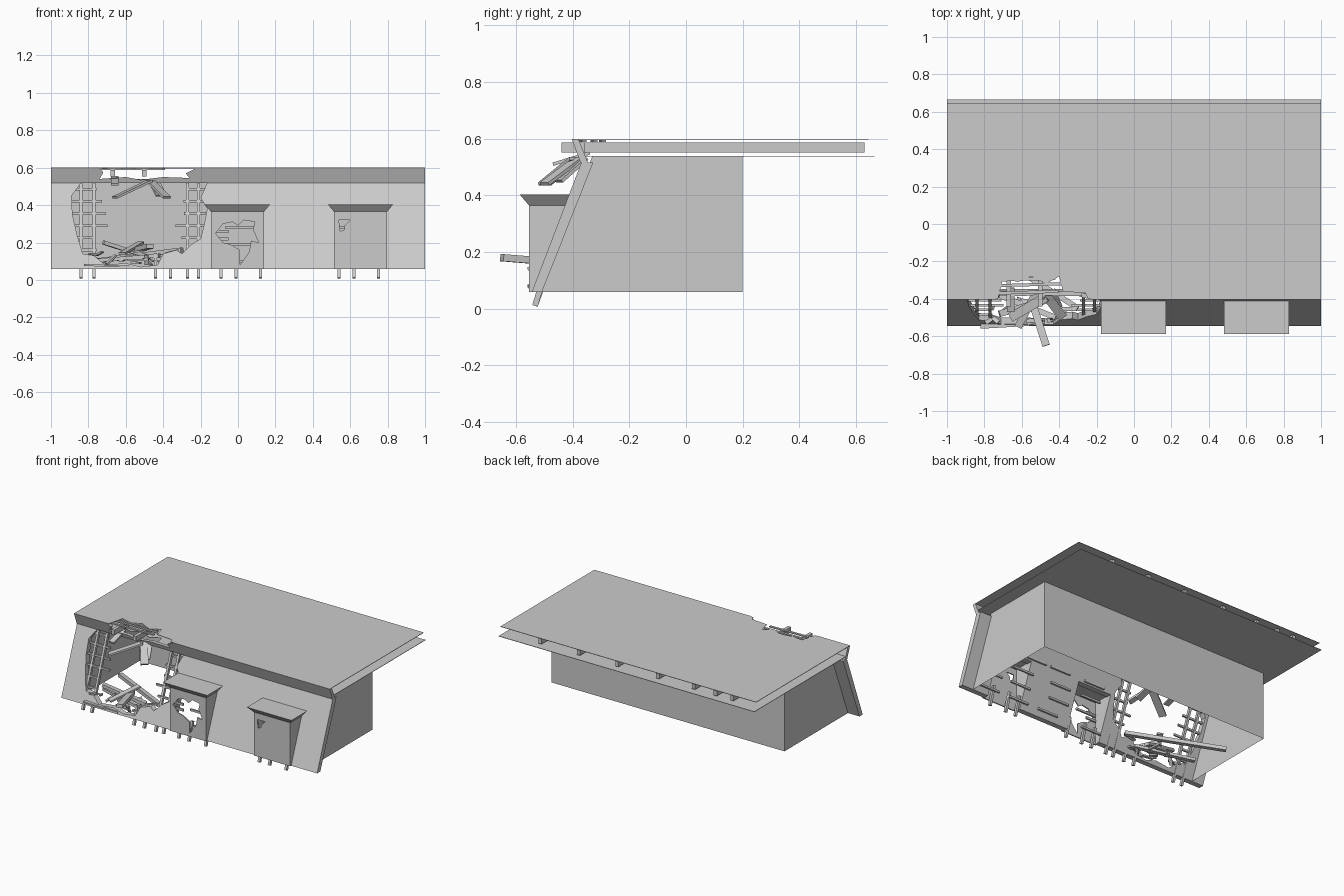
import bpy, bmesh, random
from mathutils import Vector, Matrix

random.seed(4)
if "Cube" in bpy.data.objects:
    bpy.data.objects.remove(bpy.data.objects["Cube"])

GREY = (0.6, 0.6, 0.6, 1)
mat = bpy.data.materials.new("plain grey")
mat.use_nodes = True
mat.diffuse_color = GREY
mat.node_tree.nodes["Principled BSDF"].inputs["Base Color"].default_value = GREY

FLOOR, WALL_TOP, CEILING, ROOF = 0.058, 0.517, 0.54, 0.6
SLOPE = 0.383


def wall_y(z):
    """Outer face of the leaning front wall."""
    return -0.545 + (z - FLOOR) * SLOPE


def finish(bm, name):
    bmesh.ops.recalc_face_normals(bm, faces=bm.faces)
    me = bpy.data.meshes.new(name)
    bm.to_mesh(me)
    bm.free()
    me.materials.append(mat)
    ob = bpy.data.objects.new(name, me)
    bpy.context.collection.objects.link(ob)
    return ob


def prism(name, outline, axis, lo, hi, drop=()):
    """Extrude a 2D outline along an axis; drop removes side faces by index."""
    def place(p, d):
        return {"x": (d, *p), "y": (p[0], d, p[1]), "z": (*p, d)}[axis]
    bm = bmesh.new()
    a = [bm.verts.new(place(p, lo)) for p in outline]
    b = [bm.verts.new(place(p, hi)) for p in outline]
    bm.faces.new(a)
    bm.faces.new(b)
    n = len(a)
    for i in range(n):
        if i not in drop:
            j = (i + 1) % n
            bm.faces.new((a[i], a[j], b[j], b[i]))
    return finish(bm, name)


def box(name, lo, hi):
    (x0, y0, z0), (x1, y1, z1) = lo, hi
    return prism(name, [(x0, y0), (x1, y0), (x1, y1), (x0, y1)], "z", z0, z1)


def plank(name, a, b, width=0.04, thick=0.012):
    """A board running from point a to point b."""
    a, b = Vector(a), Vector(b)
    d = b - a
    bm = bmesh.new()
    bmesh.ops.create_cube(bm, size=1)
    turn = d.to_track_quat("X", "Z").to_matrix().to_4x4()
    bm.transform(Matrix.Translation((a + b) / 2) @ turn
                 @ Matrix.Diagonal((d.length, width, thick, 1)))
    return finish(bm, name)


def cut(ob, cutter):
    mod = ob.modifiers.new("hole", "BOOLEAN")
    mod.operation, mod.solver, mod.object = "DIFFERENCE", "EXACT", cutter
    bpy.context.view_layer.update()
    deps = bpy.context.evaluated_depsgraph_get()
    me = bpy.data.meshes.new_from_object(ob.evaluated_get(deps))
    ob.modifiers.clear()
    ob.data = me
    bpy.data.objects.remove(cutter)


# Main body: back and side walls, open below and to the front
prism("body_walls", [(wall_y(FLOOR) + 0.03, FLOOR), (0.2, FLOOR), (0.2, CEILING),
                     (wall_y(CEILING) + 0.03, CEILING)], "x", -0.91, 0.91, drop=(0, 2, 3))

# Leaning front wall with its large ragged breach
front = prism("front_wall", [(wall_y(FLOOR), FLOOR), (wall_y(FLOOR) + 0.036, FLOOR),
                             (wall_y(WALL_TOP) + 0.042, WALL_TOP), (wall_y(WALL_TOP), WALL_TOP)],
              "x", -1, 1)
breach = [(-.83, .53), (-.89, .45), (-.885, .35), (-.86, .24), (-.83, .14), (-.77, .13),
          (-.71, .08), (-.6, .09), (-.52, .07), (-.43, .08), (-.4, .14), (-.33, .16),
          (-.3, .14), (-.25, .19), (-.2, .22), (-.18, .3), (-.165, .38), (-.2, .44), (-.16, .53)]
cut(front, prism("breach_cutter", breach, "y", -0.7, -0.2))

# Fascia continuing the lean the other way above the wall
fascia = prism("fascia", [(-0.404, ROOF), (-0.38, ROOF), (-0.347, WALL_TOP), (-0.373, WALL_TOP)],
               "x", -1, 1)
gap = [(-.75, .61), (-.72, .575), (-.74, .54), (-.6, .55), (-.52, .535), (-.4, .55),
       (-.26, .545), (-.28, .57), (-.2, .61)]
cut(fascia, prism("fascia_cutter", gap, "y", -0.5, -0.3))

# Two thin roof sheets, broken over the breach
roof_bite = [(-.75, -.5), (-.72, -.37), (-.7, -.29), (-.62, -.31), (-.55, -.28), (-.47, -.32),
             (-.4, -.28), (-.38, -.36), (-.26, -.37), (-.2, -.5)]
for name, z, y0, y1 in (("roof_top", ROOF, -0.4, 0.645), ("roof_underside", CEILING, -0.36, 0.665)):
    sheet = box(name, (-1, y0, z - 0.003), (1, y1, z))
    cut(sheet, prism("roof_cutter", roof_bite, "z", z - 0.05, z + 0.05))

# Roof joists between the sheets
for x in (-.8, -.67, -.5, -.22, .1, .4, .7):
    start = -0.44 if -.7 < x < -.4 else -0.36
    box("roof_joist", (x - 0.012, start, 0.552), (x + 0.012, 0.63, 0.587))
for y in (-.37, -.33, -.3):
    plank("roof_lath", (-.74, y, .592), (-.38 - random.random() * .1, y + .01, .592), .016, .008)

# Studs inside the front wall, their ends showing below it
for x in (-.84, -.77, -.44, -.36, -.27, -.21, -.09, -.01, .12, .54, .62, .75):
    top = WALL_TOP if x in (-.84, -.77, -.27, -.21) else 0.14
    plank("wall_stud", (x, wall_y(.01) + .03, .01), (x, wall_y(top) + .02, top), 0.016, 0.02)

# Laths left standing at both sides of the breach
for i in range(6):
    z = 0.16 + i * 0.065
    y = wall_y(z) + 0.022
    plank("left_lath", (-1, y, z), (-.77 + random.random() * .08, y, z), 0.012, 0.014)
    if i:
        plank("right_lath", (-.27 - random.random() * .08, y, z), (-.17, y, z), 0.012, 0.014)

# Laths on the inner face of the wall
for x in (-.1, .2, .45, .7):
    for i in range(4):
        z = 0.1 + i * 0.09
        s = x + random.uniform(-.05, .05)
        plank("inner_lath", (s, wall_y(z) + .045, z), (s + .16, wall_y(z) + .045, z), .012, .014)


# Projecting bays with flared caps
def bay(x0, x1, hole):
    top, cap_top, y0 = 0.365, 0.403, -0.555
    panel = box("bay_front", (x0, y0, FLOOR), (x1, y0 + 0.008, top))
    cut(panel, prism("bay_cutter", hole, "y", -0.7, -0.5))
    side = [(y0, FLOOR), (wall_y(FLOOR) + .01, FLOOR), (wall_y(top) + .01, top), (y0, top)]
    for x in (x0, x1 - 0.006):
        prism("bay_side", side, "x", x, x + 0.006)
    bm = bmesh.new()
    rings = []
    for z, e in ((top, 0), (cap_top, 0.032)):
        rings.append([bm.verts.new(p) for p in ((x0 - e, y0 - e, z), (x1 + e, y0 - e, z),
                                                (x1 + e, -0.395, z), (x0 - e, -0.395, z))])
        bm.faces.new(rings[-1])
    for i in range(4):
        j = (i + 1) % 4
        bm.faces.new((rings[0][i], rings[0][j], rings[1][j], rings[1][i]))
    finish(bm, "bay_cap")
    cut(front, box("doorway_cutter", (x0 + .01, -0.7, 0), (x1 - .01, -0.3, top - .01)))


bay(-.145, .139, [(-.12, .25), (-.08, .3), (-.03, .31), (0, .29), (.03, .32), (.09, .31), (.08, .27),
                  (.11, .2), (.07, .21), (.06, .15), (.01, .08), (.01, .16), (-.04, .19), (-.08, .2)])
bay(.513, .797, [(.54, .32), (.6, .32), (.57, .29), (.57, .27), (.545, .26)])
for z in (.22, .26):
    plank("bay_lath", (-.13, -.535, z), (-.05, -.535, z), .012, .016)

# Fallen boards
BOARDS = (
    ((-.55, -.4, .16), (-.47, -.65, .18), .04, .025),
    ((-.62, -.55, .14), (-.52, -.36, .2), .04, .012),
    ((-.66, -.5, .44), (-.47, -.39, .53), .05, .012),
    ((-.47, -.38, .53), (-.38, -.5, .44), .05, .012),
    ((-.45, -.36, .53), (-.41, -.45, .45), .06, .012),
    ((-.66, -.34, .55), (-.66, -.47, .51), .04, .012),
    ((-.8, -.35, .1), (-.42, -.5, .13), .03, .02),
    ((-.72, -.48, .2), (-.44, -.4, .11), .035, .02),
    ((-.85, -.1, .09), (-.3, -.45, .16), .03, .025),
    ((-.82, -.545, .08), (-.56, -.53, .07), .03, .01),
)
for a, b, w, t in BOARDS:
    plank("fallen_board", a, b, w, t)
for i in range(14):
    a = Vector((random.uniform(-.78, -.35), random.uniform(-.53, -.4), random.uniform(.08, .15)))
    b = a + Vector((random.uniform(-.12, .12), random.uniform(-.05, .05), random.uniform(0, .05)))
    plank("splinter", a, b, .022, .01)
